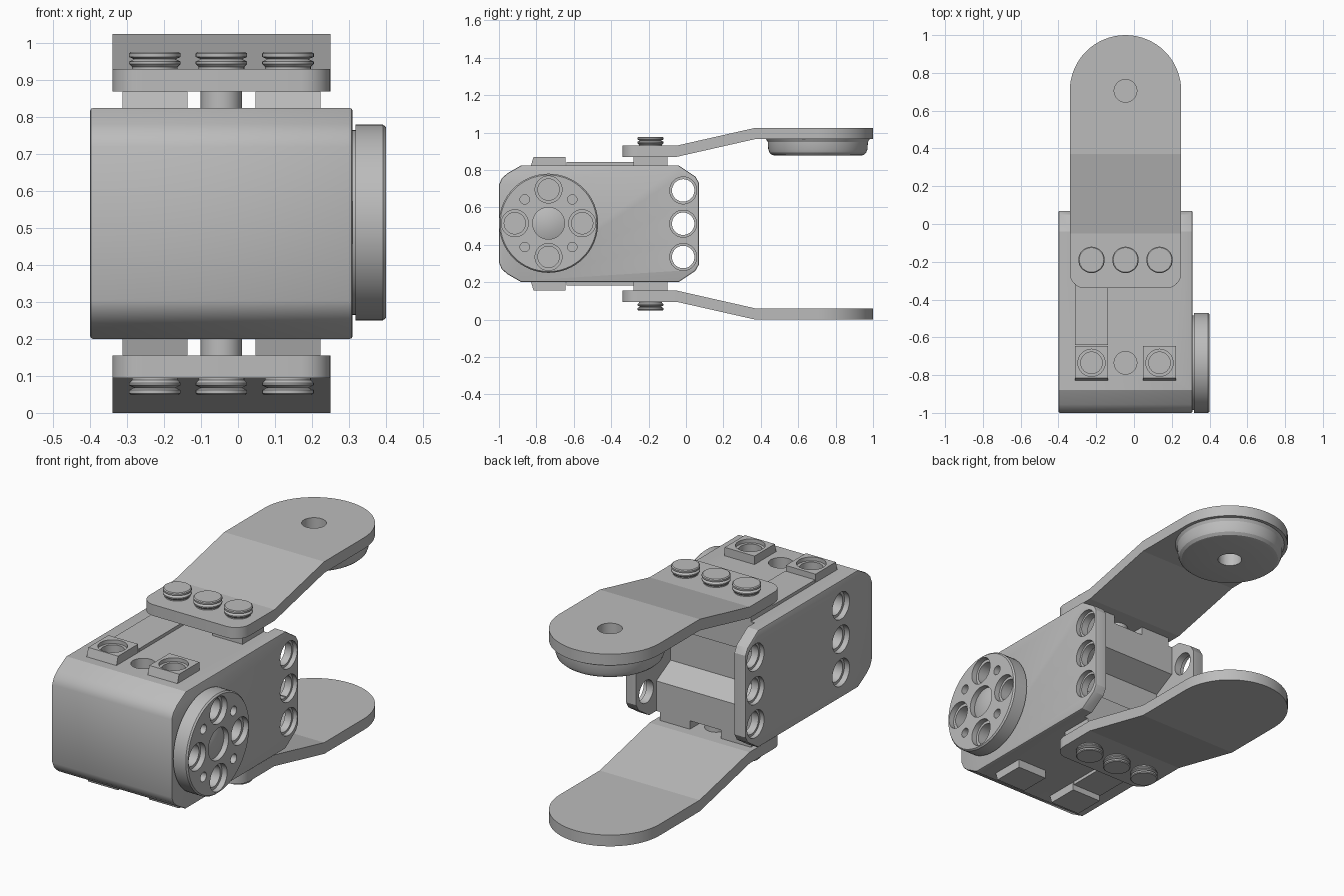
import bpy, bmesh
from math import radians, pi, cos, sin
from mathutils import Matrix, Vector

if "Cube" in bpy.data.objects:
    bpy.data.objects.remove(bpy.data.objects["Cube"])

grey = bpy.data.materials.new("plain grey")
grey.use_nodes = True
grey.diffuse_color = (0.5, 0.5, 0.5, 1)
grey.node_tree.nodes["Principled BSDF"].inputs["Base Color"].default_value = (0.5, 0.5, 0.5, 1)

CX = -0.045      # centre of the frame across x
MID = 0.5125     # mirror height of the whole assembly
AXIS_Y = -0.735  # output axis
FLIP = Matrix.Translation((0, 0, 2 * MID)) @ Matrix.Scale(-1, 4, (0, 0, 1))
TURN_X = Matrix.Rotation(pi / 2, 4, 'Y')   # local z becomes world x


def finish(bm, name, matrix=Matrix()):
    bm.transform(matrix)
    bmesh.ops.recalc_face_normals(bm, faces=bm.faces)
    me = bpy.data.meshes.new(name)
    bm.to_mesh(me)
    bm.free()
    me.materials.append(grey)
    ob = bpy.data.objects.new(name, me)
    bpy.context.collection.objects.link(ob)
    return ob


def smooth(ob):
    ob.data.shade_smooth()
    ob.data.set_sharp_from_angle(angle=radians(26))


def bake(ob):
    dg = bpy.context.evaluated_depsgraph_get()
    me = bpy.data.meshes.new_from_object(ob.evaluated_get(dg))
    ob.modifiers.clear()
    ob.data = me


def bevel(ob, width, segments=2):
    mod = ob.modifiers.new("bevel", 'BEVEL')
    mod.width, mod.segments = width, segments
    mod.limit_method, mod.angle_limit = 'ANGLE', radians(50)
    bake(ob)


def cut(ob, cutters):
    for c in cutters:
        c.hide_render = True
        mod = ob.modifiers.new("cut", 'BOOLEAN')
        mod.operation, mod.solver, mod.object = 'DIFFERENCE', 'EXACT', c
    bake(ob)
    for c in cutters:
        bpy.data.objects.remove(c)


def box(name, lo, hi, matrix=Matrix()):
    bm = bmesh.new()
    bmesh.ops.create_cube(bm, size=1)
    for v in bm.verts:
        v.co = [lo[i] if v.co[i] < 0 else hi[i] for i in range(3)]
    return finish(bm, name, matrix)


def prism(name, outline, x0, x1):
    """Extrude a (y, z) outline along x."""
    bm = bmesh.new()
    face = bm.faces.new([bm.verts.new((x0, y, z)) for y, z in outline])
    geo = bmesh.ops.extrude_face_region(bm, geom=[face])["geom"]
    bmesh.ops.translate(bm, vec=(x1 - x0, 0, 0), verts=[g for g in geo if isinstance(g, bmesh.types.BMVert)])
    return finish(bm, name)


def lathe(name, profile, matrix=Matrix(), steps=48):
    """Spin a (radius, height) profile that starts and ends on the axis."""
    bm = bmesh.new()
    vs = [bm.verts.new((r, 0, z)) for r, z in profile]
    es = [bm.edges.new(p) for p in zip(vs, vs[1:])]
    bmesh.ops.spin(bm, geom=vs + es, axis=(0, 0, 1), cent=(0, 0, 0), angle=2 * pi, steps=steps)
    bmesh.ops.remove_doubles(bm, verts=bm.verts, dist=1e-5)
    return finish(bm, name, matrix)


def rod(r, z0, z1, matrix):
    return lathe("cutter", [(0, z0), (r, z0), (r, z1), (0, z1)], matrix)


def bore(top, depth, matrix, wide=0.072, narrow=0.057, step=0.03):
    """Stepped hole cutter going down from height top."""
    m = step
    return lathe("cutter", [(0, top - depth), (narrow, top - depth), (narrow, top - m),
                            (wide, top - m), (wide, top + 0.02), (0, top + 0.02)], matrix)


def at(x, y, z=0):
    return Matrix.Translation((x, y, z))


def both_heights(outline):
    return outline + [(y, 2 * MID - z) for y, z in reversed(outline)]


# Motor case: rounded block with a recess between two rear ears
case = prism("motor_case", both_heights([(-1, 0.72), (-0.985, 0.755), (-0.955, 0.782), (-0.88, 0.825),
                                         (-0.04, 0.825), (0.05, 0.765), (0.07, 0.73)]), -0.4, 0.31)
bevel(case, 0.008)
cutters = [prism("cutter", both_heights([(0.2, 1), (-0.1, 1), (-0.1, 0.665), (-0.22, 0.6)]), -0.335, 0.245)]
for z in (MID - 0.178, MID, MID + 0.178):
    cutters.append(rod(0.06, -0.6, 0.6, at(0, -0.015, z) @ TURN_X))
    cutters.append(rod(0.072, 0.285, 0.4, at(0, -0.015, z) @ TURN_X))
    cutters.append(rod(0.072, -0.5, -0.375, at(0, -0.015, z) @ TURN_X))
    cutters.append(bore(0.4, 0.12, at(0, AXIS_Y, z) @ Matrix.Rotation(-pi / 2, 4, 'Y')))
for side in (Matrix(), FLIP):
    cutters.append(rod(0.06, 0.77, 0.9, side @ at(CX, AXIS_Y)))
    for dx in (-0.18, 0.18):
        cutters.append(rod(0.057, 0.76, 0.9, side @ at(CX + dx, AXIS_Y)))
cut(case, cutters)
smooth(case)

# Output horn on the side, with screw holes
horn_at = at(0, AXIS_Y, 0.515) @ TURN_X
horn = lathe("output_horn", [(0, 0.29), (0.25, 0.29), (0.25, 0.318), (0.265, 0.318), (0.265, 0.392),
                             (0.258, 0.4), (0, 0.4)], horn_at, 64)
cutters = [lathe("cutter", [(0, 0.388), (0.05, 0.384), (0.085, 0.372), (0.085, 0.42), (0, 0.42)], horn_at)]
for k in range(4):
    a = k * pi / 2
    b = a + pi / 4
    cutters.append(bore(0.4, 0.09, horn_at @ at(0.18 * cos(a), 0.18 * sin(a))))
    cutters.append(rod(0.025, 0.34, 0.42, horn_at @ at(0.18 * cos(b), 0.18 * sin(b))))
cut(horn, cutters)
smooth(horn)


def bracket_arm(name, side, holes):
    """Rounded strap, bent outward between two fold lines."""
    w, r = 0.295, 0.08
    pts = [(CX + w * cos(t * pi / 32), 0.705 + w * sin(t * pi / 32)) for t in range(33)]
    for sx, start in ((-1, pi), (1, 1.5 * pi)):
        for k in range(9):
            t = start + k * pi / 16
            pts.append((CX + sx * (w - r) + r * cos(t), -0.34 + r + r * sin(t)))
    bm = bmesh.new()
    face = bm.faces.new([bm.verts.new((x, y, 0)) for x, y in pts])
    geo = bmesh.ops.extrude_face_region(bm, geom=[face])["geom"]
    bmesh.ops.translate(bm, vec=(0, 0, 0.06), verts=[g for g in geo if isinstance(g, bmesh.types.BMVert)])
    for y in (-0.05, 0.37):
        bmesh.ops.bisect_plane(bm, geom=bm.verts[:] + bm.edges[:] + bm.faces[:],
                               plane_co=(0, y, 0), plane_no=(0, 1, 0))
    for v in bm.verts:
        t = min(1, max(0, (v.co.y + 0.05) / 0.42))
        v.co.z += 0.87 + 0.095 * t
    arm = finish(bm, name, side)
    cut(arm, [rod(0.06, 0.8, 1.1, side @ at(CX + dx, 0.705 + dy)) for dx, dy in holes])
    arm.data.shade_smooth()
    arm.data.set_sharp_from_angle(angle=radians(12))


bracket_arm("upper_arm", Matrix(), [(0, 0)])
bracket_arm("lower_arm", FLIP, [(0.18, 0), (-0.18, 0), (0, 0.18), (0, -0.18)])

# Idler boss under the tip of the upper arm
boss = lathe("idler_boss", [(0, 0.966), (0.278, 0.966), (0.268, 0.95), (0.265, 0.91), (0.258, 0.892),
                            (0.245, 0.88), (0.225, 0.876), (0, 0.876)], at(CX, 0.705), 64)
cut(boss, [rod(0.06, 0.8, 1.1, at(CX, 0.705))])
smooth(boss)

# Fittings repeated on the top and the underside
for label, side in (("upper", Matrix()), ("lower", FLIP)):
    for dx in (-0.18, 0, 0.18):
        rivet = lathe(label + "_rivet", [(0, 0.92), (0.062, 0.92), (0.062, 0.936), (0.07, 0.944), (0.07, 0.95),
                                         (0.056, 0.957), (0.07, 0.963), (0.07, 0.972), (0.065, 0.976),
                                         (0, 0.976)], side @ at(CX + dx, -0.19), 32)
        smooth(rivet)
    for dx in (-0.18, 0.18):
        x = CX + dx
        # screw boss with sloped front edge
        pad = box(label + "_screw_boss", (x - 0.088, -0.83, 0.82), (x + 0.088, -0.645, 0.87), side)
        for v in pad.data.vertices:
            if v.co.y < -0.8 and abs(v.co.z - MID) > 0.33:
                v.co.y += 0.015
        cut(pad, [bore(0.87, 0.2, side @ at(x, AXIS_Y), step=0.02)])
        smooth(pad)
        box(label + "_arm_pad", (x - 0.088, -0.28, 0.82), (x + 0.088, -0.1, 0.872), side)
    box(label + "_cable_cover", (CX - 0.268, -0.64, 0.82), (CX - 0.092, -0.28, 0.842), side)
    post = lathe(label + "_centre_post", [(0, 0.81), (0.056, 0.81), (0.056, 0.875), (0, 0.875)],
                 side @ at(CX, -0.19))
    smooth(post)
